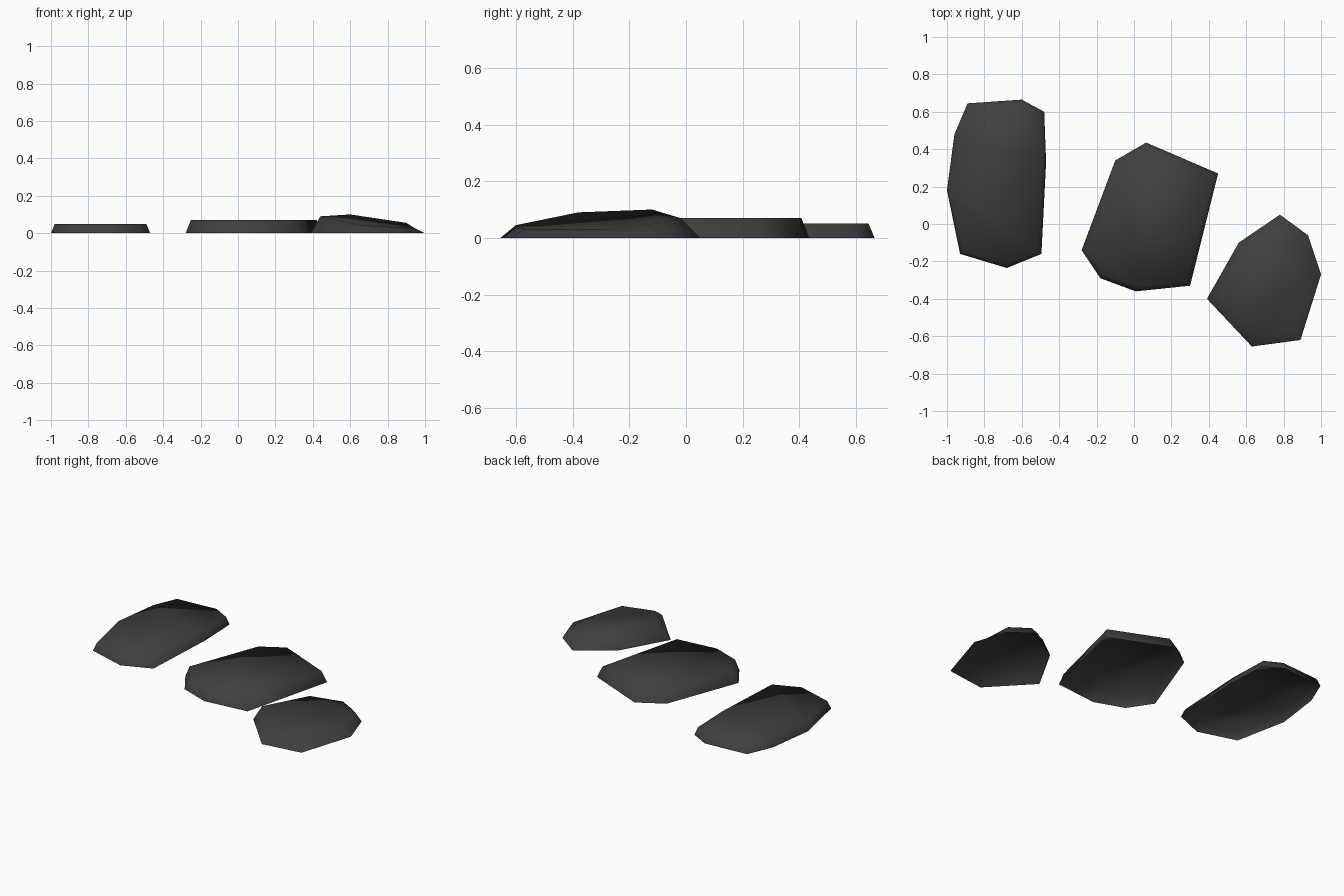
import bpy
import bmesh
from mathutils import Vector

# Remove only the default cube
default_cube = bpy.data.objects.get("Cube")
if default_cube:
    bpy.data.objects.remove(default_cube, do_unlink=True)


def make_material(name, color):
    material = bpy.data.materials.new(name)
    material.use_nodes = True
    material.diffuse_color = color
    shader = material.node_tree.nodes["Principled BSDF"]
    shader.inputs["Base Color"].default_value = color
    shader.inputs["Roughness"].default_value = 0.9
    return material


def inset_rim(outline, margin, height):
    """Move every corner of a clockwise outline inward and lift it."""
    rim = []
    count = len(outline)
    for index, corner in enumerate(outline):
        here = Vector(corner)
        before = (here - Vector(outline[index - 1])).normalized()
        after = (Vector(outline[(index + 1) % count]) - here).normalized()
        inward_before = Vector((before.y, -before.x))
        inward_after = Vector((after.y, -after.x))
        bisector = (inward_before + inward_after).normalized()
        point = here + bisector * margin / bisector.dot(inward_after)
        rim.append((point.x, point.y, height))
    return rim


def make_stone(name, outline, rim, material):
    """Thin paving stone: sloped sides and a cap, open underneath."""
    bm = bmesh.new()
    base = [bm.verts.new((x, y, 0)) for x, y in outline]
    top = [bm.verts.new(point) for point in rim]
    count = len(base)
    for index in range(count):
        following = (index + 1) % count
        bm.faces.new((base[index], top[index], top[following], base[following]))
    cap = bm.faces.new(list(reversed(top)))
    bm.normal_update()
    bmesh.ops.triangulate(bm, faces=[cap])
    for face in bm.faces:
        face.smooth = True
    mesh = bpy.data.meshes.new(name)
    bm.to_mesh(mesh)
    bm.free()
    mesh.materials.append(material)
    stone = bpy.data.objects.new(name, mesh)
    bpy.context.collection.objects.link(stone)
    return stone


dark_stone = make_material("dark_grey_stone", (0.05, 0.05, 0.05, 1))

# Long flat stone, outline runs clockwise seen from above
long_outline = [(-1, .18), (-.96, .48), (-.89, .645), (-.6, .665), (-.48, .6),
                (-.47, .33), (-.495, -.16), (-.68, -.235), (-.93, -.16)]
make_stone("long_stone", long_outline,
           inset_rim(long_outline, .02, .05), dark_stone)

# Middle flat stone
middle_outline = [(-.28, -.14), (-.1, .34), (.065, .435), (.45, .27),
                  (.3, -.33), (.01, -.36), (-.18, -.29)]
make_stone("middle_stone", middle_outline,
           inset_rim(middle_outline, .025, .07), dark_stone)

# Small stone with a tilted cap
small_outline = [(.39, -.4), (.56, -.1), (.78, .05), (.93, -.06),
                 (1, -.27), (.89, -.62), (.63, -.655)]
small_rim = [(.44, -.38, .09), (.6, -.12, .1), (.77, -.02, .07),
             (.9, -.08, .055), (.94, -.27, .03), (.86, -.57, .03),
             (.64, -.6, .045)]
make_stone("small_stone", small_outline, small_rim, dark_stone)
